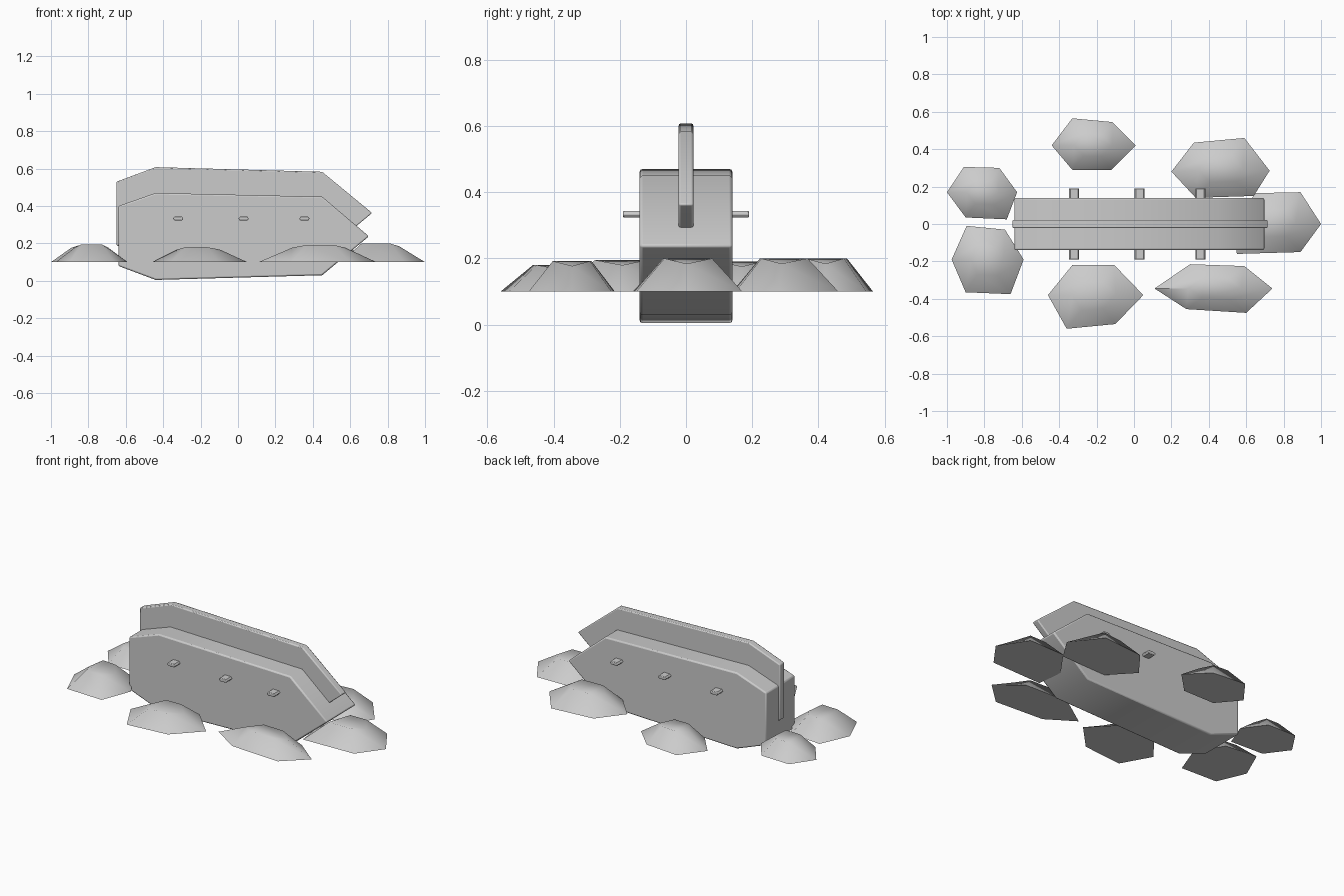
import bpy
import math

if "Cube" in bpy.data.objects:
    bpy.data.objects.remove(bpy.data.objects["Cube"])


def make_object(name, verts, faces, bevel=0.0, angle=50):
    mesh = bpy.data.meshes.new(name)
    mesh.from_pydata(verts, [], faces)
    obj = bpy.data.objects.new(name, mesh)
    bpy.context.collection.objects.link(obj)
    bpy.ops.object.select_all(action='DESELECT')
    obj.select_set(True)
    bpy.context.view_layer.objects.active = obj
    bpy.ops.object.mode_set(mode='EDIT')
    bpy.ops.mesh.select_all(action='SELECT')
    bpy.ops.mesh.normals_make_consistent(inside=False)
    bpy.ops.object.mode_set(mode='OBJECT')
    bpy.ops.object.shade_smooth_by_angle(angle=math.radians(angle))
    if bevel:
        mod = obj.modifiers.new("edge_bevel", 'BEVEL')
        mod.width = bevel
        mod.segments = 2
        mod.limit_method = 'ANGLE'
        mod.angle_limit = math.radians(60)
    return obj


def loft(ring_a, ring_b):
    n = len(ring_a)
    faces = [(i, (i + 1) % n, n + (i + 1) % n, n + i) for i in range(n)]
    faces += [tuple(range(n)), tuple(range(n, 2 * n))]
    return ring_a + ring_b, faces


def slab(name, profile, half, bevel):
    # xz outline extruded symmetrically along y
    rings = [[(x, y, z) for x, z in profile] for y in (-half, half)]
    return make_object(name, *loft(*rings), bevel=bevel)


# Pointed hull and the thin raised fin set into it
slab("hull", [(-0.64, 0.40), (-0.44, 0.47), (0.45, 0.45), (0.70, 0.238),
              (0.45, 0.03), (-0.44, 0.005), (-0.64, 0.08)], 0.14, 0.008)
slab("fin", [(-0.65, 0.53), (-0.44, 0.608), (0.45, 0.583), (0.717, 0.363),
             (0.45, 0.14), (-0.44, 0.11), (-0.65, 0.19)], 0.022, 0.006)

# Cross pegs sticking out of both hull sides
peg_outline = [(-0.028, 0), (-0.02, 0.01), (0.02, 0.01),
               (0.028, 0), (0.02, -0.01), (-0.02, -0.01)]
for i, px in enumerate((-0.32, 0.03, 0.355)):
    slab(f"peg_{i + 1}", [(px + x, 0.333 + z) for x, z in peg_outline], 0.19, 0.003)


# Six-sided rocks: base outline starting at the left tip, then height
def rock(name, outline, height, base=0.10):
    cx = sum(p[0] for p in outline) / 6
    cy = sum(p[1] for p in outline) / 6
    bottom = [(x, y, base) for x, y in outline]
    top = [(cx + (x - cx) * 0.45, cy + (y - cy) * 0.45,
            base + height * (0.84 if i % 3 == 0 else 1.0))
           for i, (x, y) in enumerate(outline)]
    make_object(name, *loft(bottom, top), angle=60)


rock("rock_back_left", [(-1, .17), (-.91, .305), (-.72, .30),
                        (-.625, .17), (-.68, .025), (-.90, .035)], .09)
rock("rock_front_left", [(-.975, -.19), (-.895, -.01), (-.69, -.03),
                         (-.59, -.19), (-.66, -.375), (-.90, -.365)], .095)
rock("rock_back_middle", [(-.44, .42), (-.33, .565), (-.115, .545),
                          (.01, .42), (-.12, .29), (-.33, .29)], .10)
rock("rock_back_right", [(.20, .28), (.32, .435), (.59, .46),
                         (.725, .285), (.64, .15), (.33, .14)], .10)
rock("rock_nose", [(.53, 0), (.65, .165), (.89, .17),
                   (1, 0), (.89, -.15), (.55, -.16)], .10)
rock("rock_front_middle", [(-.46, -.38), (-.33, -.22), (-.105, -.22),
                           (.05, -.38), (-.10, -.535), (-.36, -.56)], .08)
rock("rock_front_right", [(.11, -.345), (.30, -.215), (.59, -.225),
                          (.74, -.345), (.60, -.475), (.28, -.455)], .092)
